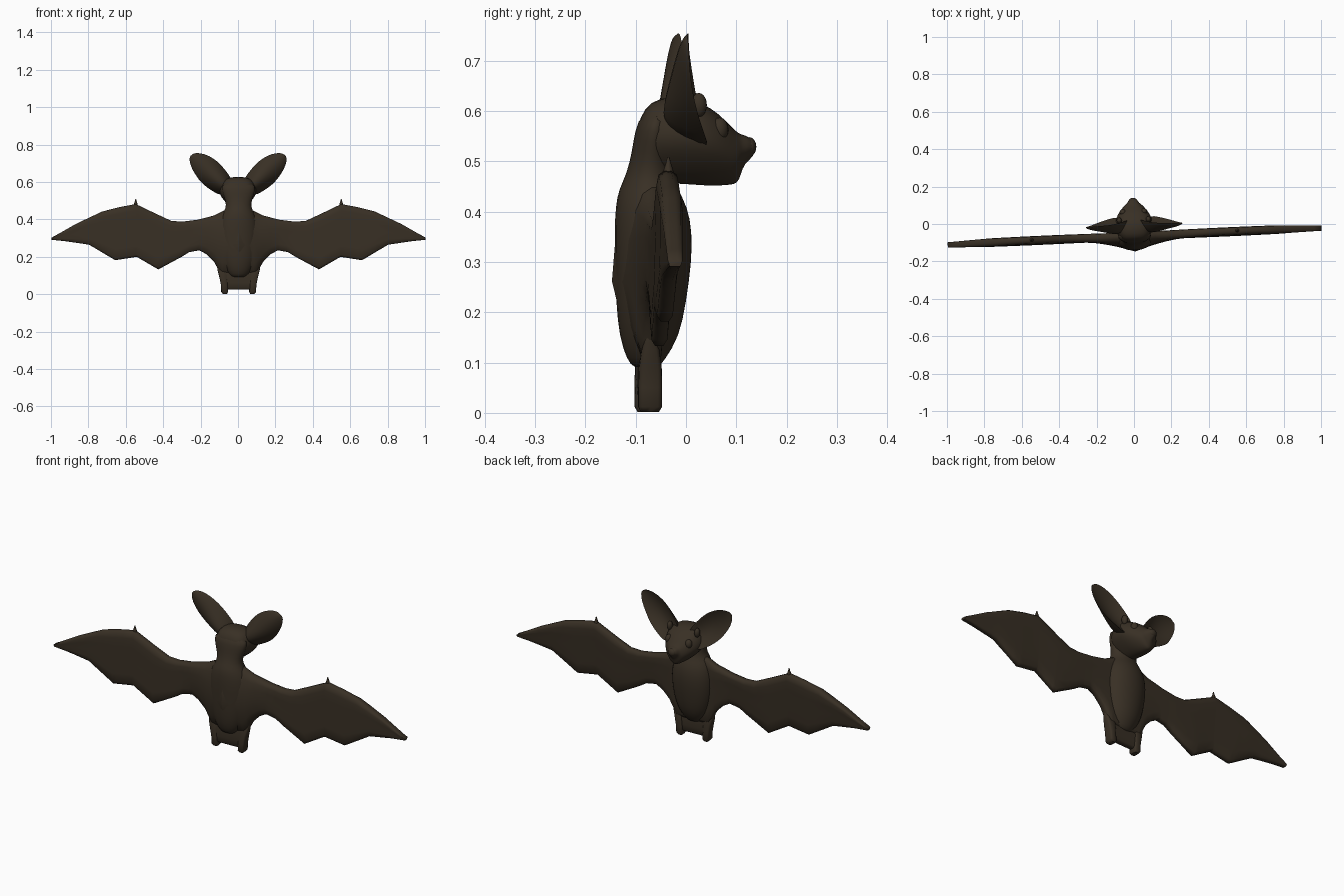
import bpy, bmesh, math
from mathutils import Vector, Matrix

if "Cube" in bpy.data.objects:
    bpy.data.objects.remove(bpy.data.objects["Cube"])

fur = bpy.data.materials.new("dark_brown_fur")
fur.diffuse_color = (0.040, 0.029, 0.018, 1)
fur.use_nodes = True
fur.node_tree.nodes["Principled BSDF"].inputs["Base Color"].default_value = fur.diffuse_color
TURN = Matrix.Rotation(math.radians(2.6), 4, 'Z')   # whole animal is turned slightly


def finish(name, bm, subdiv=0, angle=60):
    bmesh.ops.recalc_face_normals(bm, faces=bm.faces)
    bm.transform(TURN)
    me = bpy.data.meshes.new(name)
    bm.to_mesh(me)
    bm.free()
    me.materials.append(fur)
    ob = bpy.data.objects.new(name, me)
    bpy.context.collection.objects.link(ob)
    if subdiv:
        m = ob.modifiers.new("smooth", 'SUBSURF')
        m.levels = m.render_levels = subdiv
    bpy.ops.object.select_all(action='DESELECT')
    ob.select_set(True)
    bpy.context.view_layer.objects.active = ob
    bpy.ops.object.shade_smooth_by_angle(angle=math.radians(angle))
    return ob


def loft(name, rings, subdiv=0, angle=60):
    """Skin closed rings of equal length and cap both ends."""
    bm = bmesh.new()
    vs = [[bm.verts.new(p) for p in r] for r in rings]
    n = len(vs[0])
    for a, b in zip(vs, vs[1:]):
        for i in range(n):
            j = (i + 1) % n
            bm.faces.new((a[i], a[j], b[j], b[i]))
    bm.faces.new(vs[0])
    bm.faces.new(vs[-1])
    return finish(name, bm, subdiv, angle)


def circle(n=16):
    return [(math.cos(2 * math.pi * i / n), math.sin(2 * math.pi * i / n)) for i in range(n)]


def ball(name, loc, size):
    bm = bmesh.new()
    bmesh.ops.create_uvsphere(bm, u_segments=16, v_segments=10, radius=1)
    bm.transform(Matrix.Translation(loc) @ Matrix.Diagonal((*size, 1)))
    finish(name, bm)


def interp(pts, x):
    for (x0, z0), (x1, z1) in zip(pts, pts[1:]):
        if x <= x1:
            return z0 + (z1 - z0) * (x - x0) / (x1 - x0)
    return pts[-1][1]


# Torso and neck: (z, back y, front y, half width)
torso = [(.088, -.104, -.055, .035), (.105, -.118, -.042, .055), (.15, -.134, -.012, .084),
         (.22, -.141, .002, .106), (.30, -.143, .013, .114), (.36, -.144, .014, .112),
         (.41, -.142, .005, .100), (.445, -.135, -.016, .078), (.475, -.119, -.024, .066),
         (.52, -.108, -.03, .078), (.56, -.103, -.03, .093), (.60, -.088, -.03, .088)]
loft("body", [[(w * c, (a + b) / 2 + (b - a) / 2 * s, z) for c, s in circle()]
              for z, a, b, w in torso], 1)

# Head lofted from the nape to the snout, narrower at the jaw: (y, bottom z, top z, half width)
head = [(-.098, .49, .57, .05), (-.082, .465, .609, .075),
        (-.055, .455, .629, .094), (0, .453, .632, .104), (.035, .450, .616, .097),
        (.065, .450, .597, .08), (.088, .452, .572, .06), (.103, .455, .558, .046),
        (.109, .473, .555, .037), (.116, .496, .553, .030), (.138, .511, .542, .018)]


def head_x(c, s):
    return c * (1 - .4 * -s) if s < 0 else math.copysign(abs(c) ** .6, c)


loft("head", [[(w * head_x(c, s), y, (a + b) / 2 + (b - a) / 2 * s) for c, s in circle()]
              for y, a, b, w in head], 1)
ball("nose", (0, .126, .529), (.021, .014, .019))

# Wing outline: leading edge and scalloped trailing edge as (x, z)
lead = [(0, .46), (.05, .458), (.08, .446), (.13, .421), (.22, .398), (.30, .388), (.36, .392),
        (.45, .434), (.55, .482), (.64, .465), (.73, .442), (.87, .376), (.96, .325), (1.0, .303)]
trail = [(0, .10), (.09, .10), (.11, .135), (.13, .172), (.17, .213), (.21, .235), (.265, .225),
         (.305, .20), (.43, .133), (.545, .20), (.66, .182), (.80, .265), (.93, .284), (1.0, .291)]
xs = sorted({p[0] for p in lead + trail} | {.035, .255, .49, .60, .70, .76, .835})


def wing_ring(s, x):
    top, bot = interp(lead, x), interp(trail, x)
    h = top - bot
    fade = min(1, .65 + (1 - x) * 1.5)
    root = .062 * max(0, 1 - x / .28) ** 1.6     # shoulder muscle blending into the back
    ring = []
    rows = [(0, .5), (.04, .95), (.2, 1.1), (.45, 1.15), (.7, 1.25), (.88, 1.35), (.97, 1.1), (1, .4)]
    for side, seq in ((1, rows), (-1, rows[::-1])):
        for v, t in seq:
            bow = .012 * math.sin(math.pi * min(1, x)) * (v - .5)
            bulge = root * math.sin(math.pi * v) ** .8 if side < 0 and 0 < v < 1 else 0
            ring.append((s * x, -.067 + bow + side * .0165 * t * fade - bulge, bot + v * h))
    return ring


for s, side in ((1, "right"), (-1, "left")):
    loft(side + "_wing", [wing_ring(s, x) for x in xs], 0, 70)

    # Thumb claw on the wing wrist
    loft(side + "_claw", [[(s * .55 + r * c, -.060 + r * q, z) for c, q in circle(8)]
                          for z, r in ((.465, .013), (.485, .009), (.497, .005), (.509, .002))])

    # Cupped ear: (inner edge x, y, z, outer edge x, y, z, back depth, cup depth)
    rows = [(.015, .030, .59, .080, .050, .515, .085, .010),
            (.045, .022, .640, .142, .037, .552, .090, .035),
            (.088, .010, .695, .195, .020, .588, .062, .034),
            (.128, .002, .729, .231, .005, .637, .040, .022),
            (.178, -.001, .753, .257, -.003, .685, .025, .010),
            (.222, -.004, .757, .263, -.006, .727, .013, .004),
            (.240, -.006, .751, .254, -.007, .742, .006, .002)]
    rings = []
    for ax, ay, az, bx, by, bz, back, cup in rows:
        a, b = Vector((s * ax, ay, az)), Vector((s * bx, by, bz))
        ring = []
        for depth, ts in ((back, (0, .06, .25, .5, .75, .94, 1)), (cup, (.92, .72, .5, .28, .08))):
            for t in ts:
                p = a.lerp(b, t)
                p.y -= depth * math.sin(math.pi * t) ** .8 if 0 < t < 1 else 0
                ring.append(p)
        rings.append(ring)
    loft(side + "_ear", rings, 1, 70)

    # Small inner ear lobe and eye
    ball(side + "_ear_lobe", (s * .078, .022, .612), (.014, .016, .024))
    ball(side + "_eye", (s * .056, .064, .563), (.018, .018, .024))

    # Leg and foot: (z, inner x, outer x, half depth)
    legs = [(.002, .062, .085, .018), (.012, .056, .093, .024), (.05, .058, .095, .024),
            (.09, .06, .103, .023), (.125, .06, .112, .018), (.16, .07, .118, .008)]
    loft(side + "_leg", [[(s * ((a + b) / 2 + (b - a) / 2 * math.copysign(abs(c) ** .5, c)),
                           -.075 + d * math.copysign(abs(q) ** .5, q), z) for c, q in circle()]
                         for z, a, b, d in legs], 0, 50)

# Tail membrane stretched between the legs
loft("tail_membrane", [[(.075 * c, -.077 + d * q, z) for c, q in
                        ((-1, -1), (-.5, -1), (0, -1), (.5, -1), (1, -1),
                         (1, 1), (.5, 1), (0, 1), (-.5, 1), (-1, 1))]
                       for z, d in ((.024, .010), (.032, .016), (.06, .018), (.09, .019), (.12, .015))])
